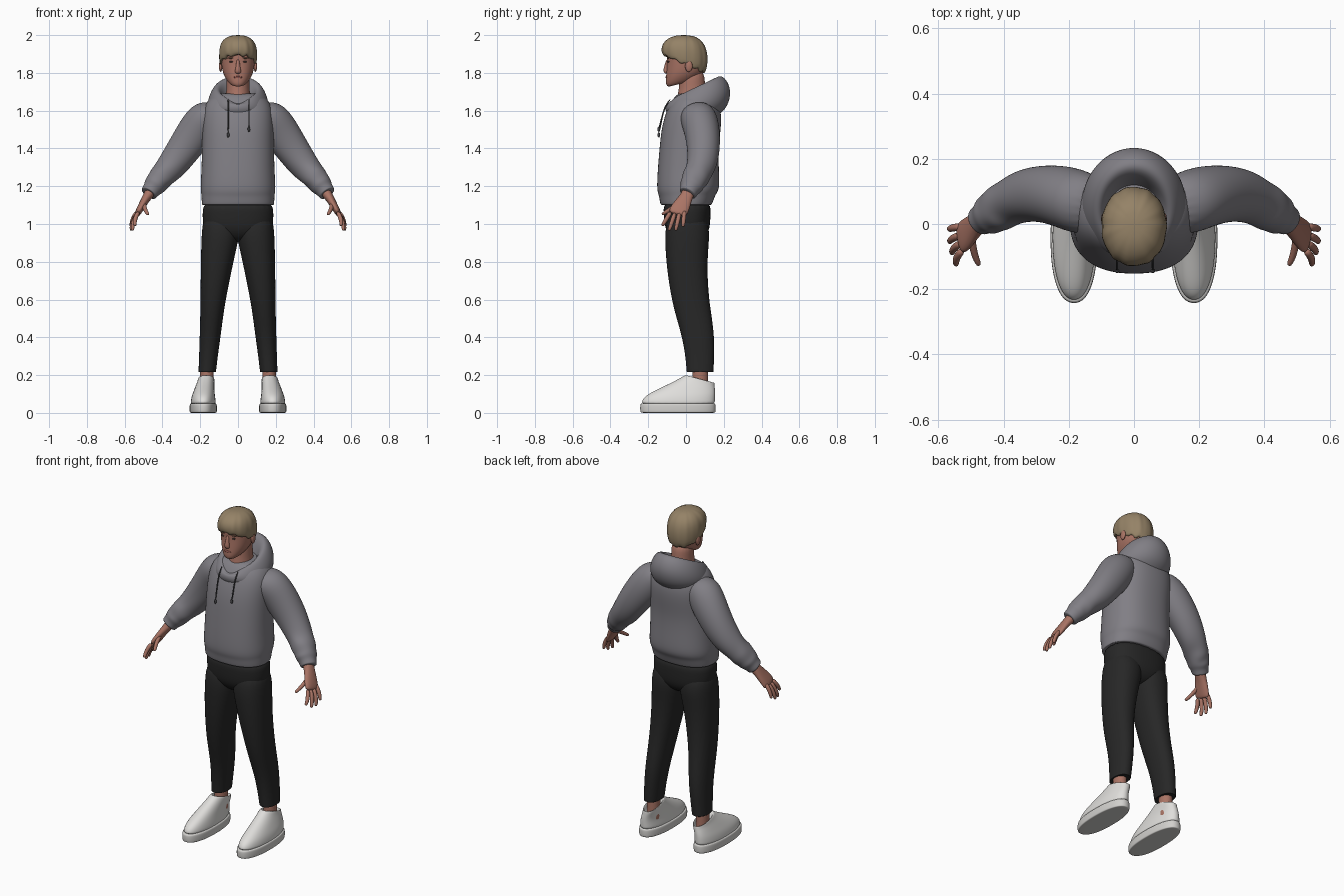
import bpy, bmesh, math
from mathutils import Vector


def material(name, r, g, b):
    m = bpy.data.materials.new(name)
    m.diffuse_color = (r, g, b, 1)
    return m


SKIN = material("skin", 0.40, 0.175, 0.13)
HAIR = material("dark blond hair", 0.30, 0.225, 0.135)
GREY = material("grey fleece", 0.22, 0.212, 0.235)
CORD = material("dark cord", 0.06, 0.06, 0.065)
BLACK = material("black cloth", 0.02, 0.02, 0.02)
WHITE = material("white leather", 0.74, 0.73, 0.71)
SOLE = material("off-white rubber", 0.64, 0.63, 0.61)
EYE = material("dark eye", 0.06, 0.04, 0.035)
LIPS = material("lips", 0.33, 0.11, 0.09)
BROW = material("brow", 0.17, 0.10, 0.06)


def finish(name, bm, mat, mirror, level):
    bmesh.ops.recalc_face_normals(bm, faces=bm.faces)
    for f in bm.faces:
        f.smooth = True
    me = bpy.data.meshes.new(name)
    bm.to_mesh(me)
    bm.free()
    me.materials.append(mat)
    ob = bpy.data.objects.new(name, me)
    bpy.context.collection.objects.link(ob)
    if mirror:
        mod = ob.modifiers.new("mirror", 'MIRROR')
        mod.use_mirror_merge = False
    if level:
        mod = ob.modifiers.new("smooth", 'SUBSURF')
        mod.levels = mod.render_levels = level
    return ob


def loft(name, rings, mat, n=20, power=2.0, mirror=False, level=2, caps=True, warp=None):
    """Skin a list of (centre, u, v) superellipse rings."""
    bm = bmesh.new()
    loops = []
    for i, (c, u, v) in enumerate(rings):
        loop = []
        for k in range(n):
            a = 2 * math.pi * k / n
            ca, sa = math.cos(a), math.sin(a)
            x = math.copysign(abs(ca) ** (2 / power), ca)
            y = math.copysign(abs(sa) ** (2 / power), sa)
            p = c + (u * x + v * y) * 1.01
            loop.append(bm.verts.new(warp(i, a, p) if warp else p))
        loops.append(loop)
    for A, B in zip(loops, loops[1:]):
        for k in range(n):
            j = (k + 1) % n
            bm.faces.new((A[k], A[j], B[j], B[k]))
    if caps:
        bm.faces.new(loops[0])
        bm.faces.new(loops[-1])
    return finish(name, bm, mat, mirror, level)


def slab(zf, zb, yf, yb, x0, x1=None):
    """Ring tilted from front height zf to back height zb."""
    if x1 is None:
        x0, x1 = -x0, x0
    return (Vector(((x0 + x1) / 2, (yf + yb) / 2, (zf + zb) / 2)),
            Vector(((x1 - x0) / 2, 0, 0)), Vector((0, (yb - yf) / 2, (zb - zf) / 2)))


def level_slab(z, *rest):
    return slab(z, z, *rest)


def tube(pts):
    """Rings across a path of (x, y, z, radius along y, other radius)."""
    P = [Vector(p[:3]) for p in pts]
    out = []
    for i, p in enumerate(pts):
        t = (P[min(i + 1, len(P) - 1)] - P[max(i - 1, 0)]).normalized()
        u = Vector((0, 1, 0))
        u = (u - t * u.dot(t)).normalized()
        out.append((P[i], u * p[3], t.cross(u) * p[4]))
    return out


def ball(name, loc, size, mat, mirror=False):
    bm = bmesh.new()
    bmesh.ops.create_uvsphere(bm, u_segments=16, v_segments=10, radius=1)
    for v in bm.verts:
        v.co = Vector(loc) + Vector([a * b for a, b in zip(v.co, size)])
    return finish(name, bm, mat, mirror, 0)


# Hoodie body with a gathered hem
loft("hoodie_body", [level_slab(*r) for r in (
    (1.105, -0.11, 0.11, 0.17), (1.10, -0.13, 0.132, 0.188), (1.105, -0.136, 0.138, 0.191),
    (1.145, -0.142, 0.152, 0.193), (1.16, -0.147, 0.16, 0.194), (1.19, -0.154, 0.178, 0.199),
    (1.28, -0.15, 0.174, 0.193), (1.40, -0.14, 0.17, 0.19), (1.50, -0.13, 0.184, 0.19),
    (1.58, -0.11, 0.188, 0.188), (1.64, -0.085, 0.172, 0.172), (1.68, -0.055, 0.15, 0.135),
    (1.695, -0.03, 0.12, 0.08))], GREY, 24, 2.35)


# Sleeves with soft folds and a cuff
def folds(i, a, p):
    return p + Vector((0, 0, 0.005 * math.sin(3 * a + 2.1 * i))) if 2 < i < 8 else p


loft("sleeve", tube([
    (0.10, 0.05, 1.60, 0.08, 0.06), (0.165, 0.065, 1.565, 0.098, 0.102),
    (0.215, 0.085, 1.50, 0.095, 0.103), (0.285, 0.095, 1.40, 0.087, 0.092),
    (0.345, 0.085, 1.315, 0.08, 0.08), (0.385, 0.064, 1.272, 0.071, 0.068),
    (0.41, 0.05, 1.245, 0.073, 0.068), (0.43, 0.037, 1.218, 0.064, 0.059),
    (0.445, 0.028, 1.20, 0.064, 0.058), (0.456, 0.02, 1.184, 0.05, 0.048),
    (0.472, 0.01, 1.163, 0.047, 0.046), (0.474, 0.008, 1.16, 0.043, 0.042)]),
    GREY, 20, 2.0, True, warp=folds)


# Hood lying open around the neck, dipping at the throat
def throat(i, a, p):
    return p - Vector((0, 0, 0.025 * max(0, -math.sin(a)) ** 10)) if i < 4 else p


loft("hood", [slab(*r) for r in (
    (1.60, 1.66, -0.05, 0.11, 0.07), (1.645, 1.74, -0.062, 0.135, 0.085),
    (1.664, 1.788, -0.08, 0.165, 0.105), (1.657, 1.78, -0.092, 0.205, 0.13),
    (1.637, 1.71, -0.106, 0.242, 0.155), (1.61, 1.62, -0.112, 0.222, 0.165),
    (1.585, 1.575, -0.10, 0.17, 0.14))], GREY, 28, caps=False, warp=throat)

# Drawstrings
for name, s, end in (("left_drawstring", -0.052, 1.48), ("right_drawstring", 0.058, 1.51)):
    loft(name, tube([(s, -0.08, 1.665, 0.004, 0.004), (s, -0.114, 1.62, 0.004, 0.004),
                     (s, -0.128, 1.56, 0.004, 0.004), (s, -0.143, end, 0.004, 0.004)]),
         CORD, 8, level=1)
    ball(name + "_tip", (s, -0.144, end - 0.008), (0.007, 0.007, 0.014), CORD)

# Trousers: hips and mirrored legs
loft("trouser_hips", [level_slab(*r) for r in (
    (0.90, -0.05, 0.07, 0.09), (0.95, -0.10, 0.118, 0.165), (1.0, -0.114, 0.128, 0.187),
    (1.06, -0.118, 0.13, 0.187), (1.13, -0.12, 0.13, 0.184))], BLACK, 24, 2.35)
loft("trouser_leg", [level_slab(*r) for r in (
    (0.22, 0.012, 0.138, 0.125, 0.202), (0.215, 0.004, 0.145, 0.117, 0.209),
    (0.222, 0.003, 0.146, 0.116, 0.209), (0.30, -0.003, 0.149, 0.107, 0.206),
    (0.40, -0.02, 0.15, 0.093, 0.203), (0.50, -0.05, 0.138, 0.08, 0.20),
    (0.60, -0.076, 0.122, 0.065, 0.199), (0.75, -0.10, 0.112, 0.035, 0.197),
    (0.88, -0.11, 0.118, 0.006, 0.195), (0.96, -0.112, 0.127, -0.01, 0.192),
    (1.06, -0.09, 0.10, 0.0, 0.18))], BLACK, 20, 2.25, True)

# Ankles and shoes
loft("ankle", tube([(0.165, 0.075, z, 0.042, 0.036) for z in (0.07, 0.13, 0.20, 0.27)]),
     SKIN, 16, mirror=True)
loft("shoe_sole", [level_slab(*r) for r in (
    (0.0, -0.225, 0.142, 0.125, 0.243), (0.001, -0.238, 0.153, 0.114, 0.254),
    (0.008, -0.242, 0.156, 0.112, 0.256), (0.042, -0.242, 0.156, 0.112, 0.256),
    (0.05, -0.238, 0.153, 0.115, 0.253), (0.051, -0.22, 0.14, 0.13, 0.24))],
    SOLE, 28, 2.3, True)
loft("shoe_upper", [slab(*r) for r in (
    (0.04, 0.04, -0.233, 0.15, 0.119, 0.25), (0.06, 0.06, -0.234, 0.152, 0.118, 0.25),
    (0.088, 0.09, -0.218, 0.153, 0.122, 0.245), (0.118, 0.112, -0.165, 0.153, 0.125, 0.235),
    (0.155, 0.13, -0.085, 0.152, 0.126, 0.224), (0.188, 0.148, -0.022, 0.151, 0.125, 0.213),
    (0.202, 0.162, -0.002, 0.15, 0.125, 0.211), (0.197, 0.158, 0.012, 0.143, 0.133, 0.203),
    (0.15, 0.12, 0.03, 0.135, 0.138, 0.196))], WHITE, 28, 2.2, True)

# Hands
loft("palm", tube([
    (0.455, 0.02, 1.185, 0.034, 0.028), (0.475, 0.006, 1.152, 0.034, 0.026),
    (0.49, -0.006, 1.13, 0.038, 0.022), (0.507, -0.022, 1.10, 0.046, 0.02),
    (0.525, -0.04, 1.068, 0.051, 0.018), (0.534, -0.046, 1.048, 0.046, 0.013)]),
    SKIN, 16, 2.2, True)
FINGERS = (("index_finger", (0.526, -0.08, 1.065), (0.545, -0.126, 0.99)),
           ("middle_finger", (0.53, -0.058, 1.06), (0.558, -0.09, 0.965)),
           ("ring_finger", (0.532, -0.034, 1.06), (0.565, -0.055, 0.965)),
           ("little_finger", (0.53, -0.008, 1.07), (0.566, -0.016, 0.985)),
           ("thumb", (0.497, -0.02, 1.12), (0.475, -0.127, 1.05)))
for name, a, b in FINGERS:
    a, b = Vector(a), Vector(b)
    pts = []
    for t, r in ((0, 0.012), (0.35, 0.0125), (0.75, 0.011), (0.95, 0.009), (1, 0.005)):
        bend = Vector((0.01 * math.sin(math.pi * t), 0, 0))
        pts.append((*(a.lerp(b, t) + bend), r, r))
    loft(name, tube(pts), SKIN, 10, mirror=True, level=1)

# Neck and head
loft("neck", [level_slab(*r) for r in (
    (1.58, -0.06, 0.11, 0.08), (1.65, -0.052, 0.11, 0.07), (1.70, -0.04, 0.105, 0.062),
    (1.75, -0.035, 0.10, 0.06), (1.82, -0.03, 0.095, 0.06))], SKIN)
loft("head", [slab(*r) for r in (
    (1.728, 1.755, -0.085, 0.02, 0.025), (1.727, 1.76, -0.098, 0.04, 0.042),
    (1.742, 1.77, -0.107, 0.06, 0.055), (1.768, 1.79, -0.106, 0.078, 0.07),
    (1.80, 1.81, -0.104, 0.092, 0.081), (1.84, 1.84, -0.101, 0.10, 0.087),
    (1.87, 1.87, -0.10, 0.102, 0.09), (1.91, 1.91, -0.104, 0.10, 0.088),
    (1.955, 1.955, -0.08, 0.08, 0.07), (1.98, 1.98, -0.03, 0.04, 0.03))], SKIN, 24, 2.15)
loft("nose", tube([
    (0, -0.096, 1.873, 0.007, 0.008), (0, -0.103, 1.842, 0.010, 0.010),
    (0, -0.107, 1.815, 0.014, 0.016), (0, -0.105, 1.803, 0.012, 0.017),
    (0, -0.10, 1.797, 0.006, 0.010)]), SKIN, 12)
ball("ear", (0.092, 0.015, 1.835), (0.009, 0.02, 0.03), SKIN, True)
ball("eye", (0.035, -0.092, 1.859), (0.013, 0.006, 0.005), EYE, True)
ball("eyebrow", (0.036, -0.094, 1.878), (0.019, 0.006, 0.0035), BROW, True)
ball("mouth", (0, -0.103, 1.777), (0.024, 0.006, 0.006), LIPS)


# Hair cap with ragged fringe and combed locks
def locks(i, a, p):
    wave = math.sin(11 * a + 0.5 * i) + 0.6 * math.sin(17 * a + 1.3)
    s = 1 + 0.013 * wave * (0.4 if i > 5 else 1)
    drop = 0.007 * wave if i < 2 else 0
    return Vector((p.x * s, p.y * s, p.z + drop))


loft("hair", [slab(*r) for r in (
    (1.90, 1.81, -0.096, 0.085, 0.082), (1.888, 1.797, -0.119, 0.098, 0.094),
    (1.908, 1.83, -0.128, 0.112, 0.099), (1.94, 1.89, -0.129, 0.115, 0.10),
    (1.97, 1.945, -0.112, 0.102, 0.091), (1.992, 1.98, -0.078, 0.073, 0.066),
    (2.001, 1.999, -0.038, 0.035, 0.03))], HAIR, 60, 2.1, level=1, warp=locks)
